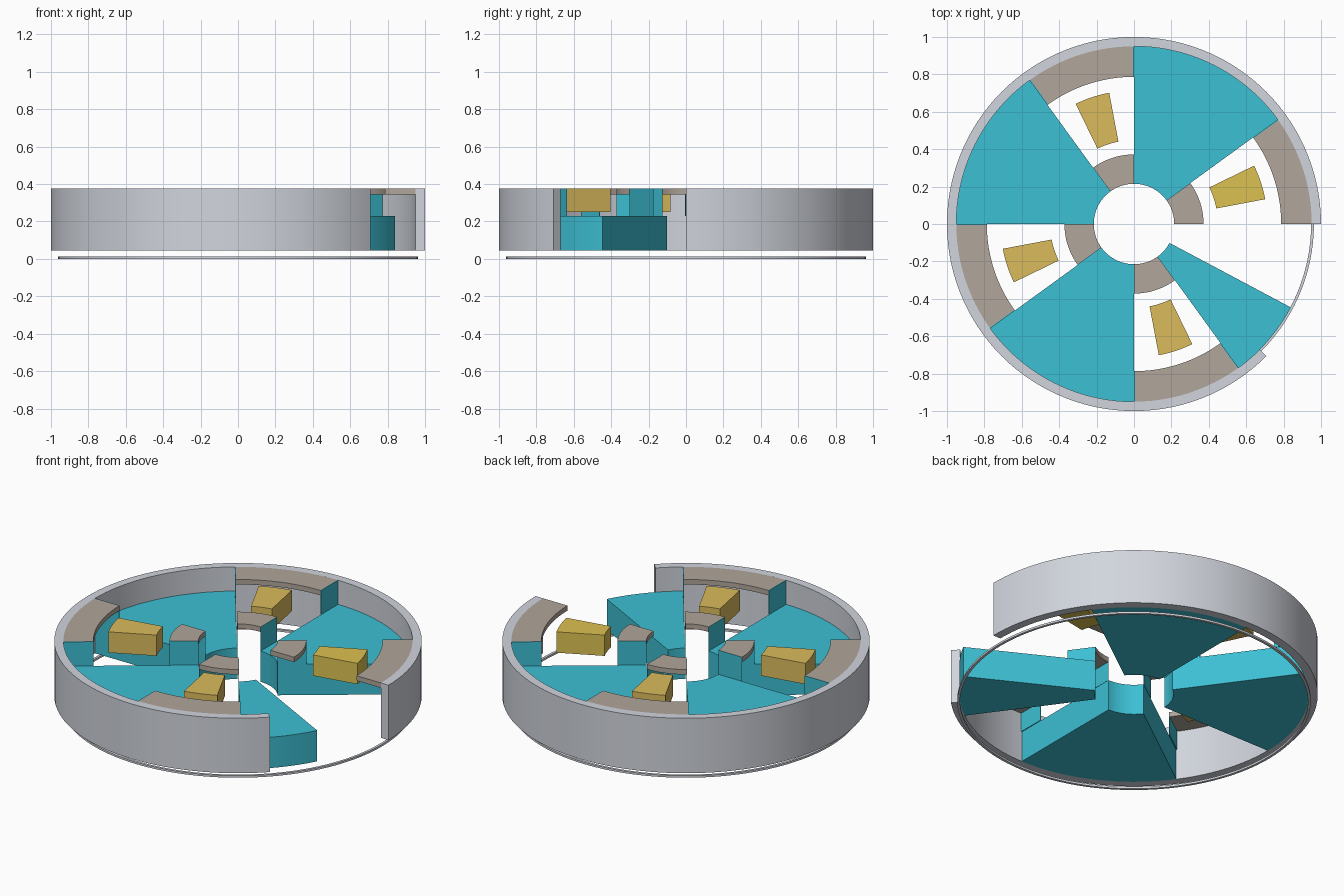
import bpy, bmesh
from math import radians, cos, sin, ceil

if "Cube" in bpy.data.objects:
    bpy.data.objects.remove(bpy.data.objects["Cube"])


def material(name, rgb):
    color = [(c / 255) ** 2.2 for c in rgb] + [1]
    m = bpy.data.materials.new(name)
    m.use_nodes = True
    m.diffuse_color = color
    m.node_tree.nodes["Principled BSDF"].inputs["Base Color"].default_value = color
    return m


silver = material("silver_grey", (208, 212, 220))
teal = material("teal", (63, 190, 210))
taupe = material("taupe", (175, 164, 153))
gold = material("gold", (218, 185, 93))
yellow_gold = material("yellow_gold", (219, 192, 82))


def sector(name, r0, r1, a0, a1, z0, z1, mat):
    """Solid ring sector between two radii, two angles in degrees and two heights."""
    bm = bmesh.new()
    closed = a1 - a0 >= 360
    steps = max(1, ceil((a1 - a0) / 3))
    loops = []
    for i in range(steps if closed else steps + 1):
        a = radians(a0 + (a1 - a0) * i / steps)
        loops.append([bm.verts.new((r * cos(a), r * sin(a), z))
                      for r, z in ((r0, z0), (r1, z0), (r1, z1), (r0, z1))])
    for i in range(steps):
        p, q = loops[i], loops[(i + 1) % len(loops)]
        for k in range(4):
            n = (k + 1) % 4
            bm.faces.new((p[k], p[n], q[n], q[k]))
    if not closed:
        bm.faces.new(loops[0])
        bm.faces.new(loops[-1])
    bmesh.ops.recalc_face_normals(bm, faces=bm.faces)
    mesh = bpy.data.meshes.new(name)
    bm.to_mesh(mesh)
    bm.free()
    mesh.materials.append(mat)
    obj = bpy.data.objects.new(name, mesh)
    bpy.context.collection.objects.link(obj)
    bpy.ops.object.select_all(action="DESELECT")
    obj.select_set(True)
    bpy.context.view_layer.objects.active = obj
    bpy.ops.object.shade_smooth_by_angle(angle=radians(30))
    return obj


BOTTOM, DECK, LEDGE, TOP = 0.045, 0.23, 0.345, 0.375
HUB, RIM = 0.215, 0.95
BANDS = {"inner": (HUB, 0.372), "outer": (0.787, RIM)}
WALL = 0.3  # partition thickness in degrees

# Outer casing with an open bay, and the thin base hoop
sector("outer_casing", RIM, 1.0, 0, 315, BOTTOM, TOP, silver)
sector("base_hoop", 0.947, 0.962, 0, 360, 0, 0.012, silver)

for i in range(4):
    start = 90 * i
    end = start + 36

    # Low wedge deck beside each bay; the last one is cut short
    sector(f"wedge_{i}", HUB, RIM, end, start + (62 if i == 3 else 90), BOTTOM, DECK, teal)

    # Ledges at hub and rim, with thin partitions where a wedge meets the bay
    for band, (r0, r1) in BANDS.items():
        first = start + (WALL if i else 0)
        sector(f"{band}_ledge_{i}", r0, r1, first, end - WALL, LEDGE, TOP, taupe)
        sector(f"{band}_end_wall_{i}", r0, r1, end - WALL, end, DECK, TOP, teal)
        if i:
            sector(f"{band}_start_wall_{i}", r0, r1, start, start + WALL, DECK, TOP, teal)

    # Floating block in the middle of the bay
    sector(f"block_{i}", 0.448, 0.714, start + 10.7, start + 25.9, 0.25, TOP,
           gold if i else yellow_gold)
